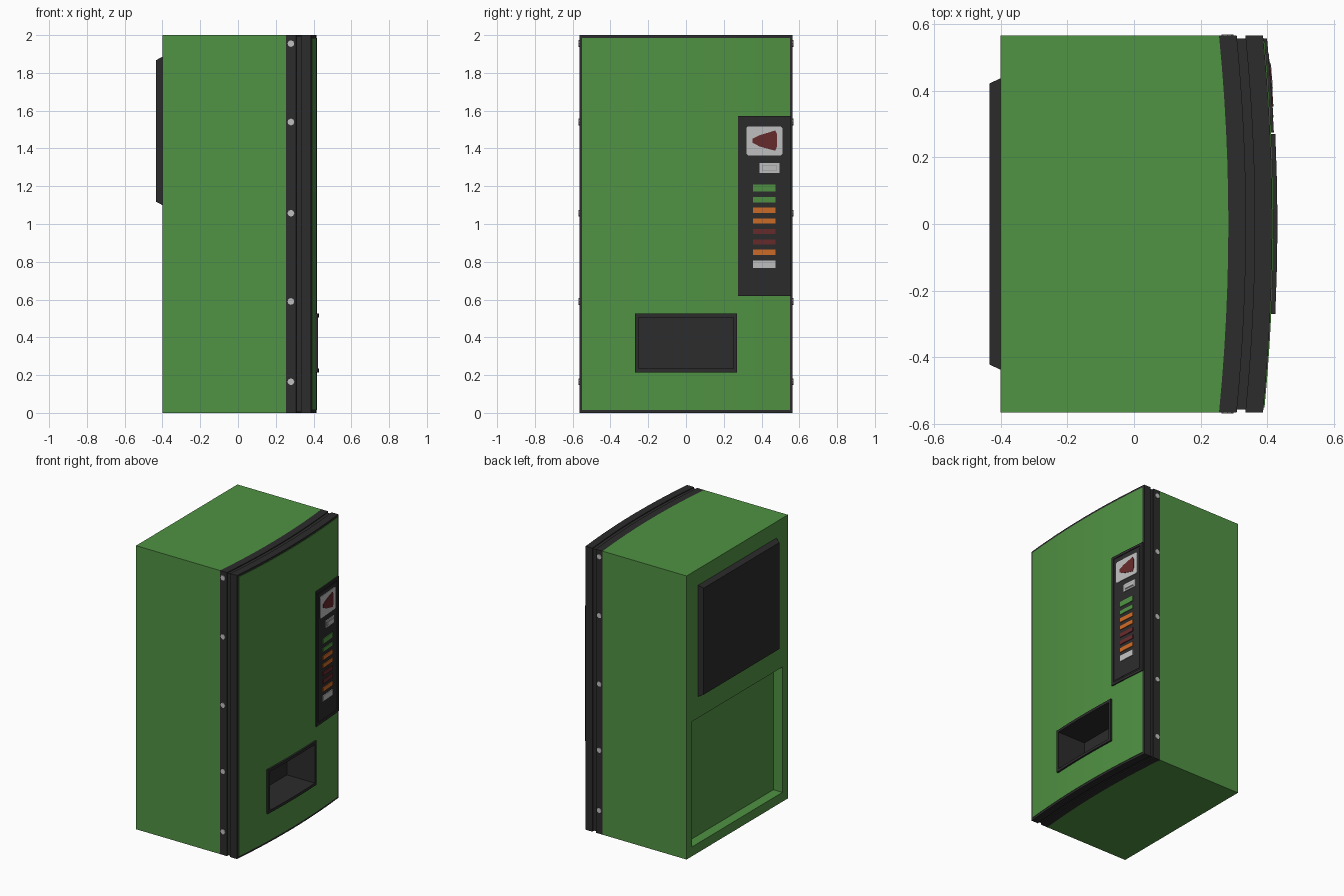
import bpy, bmesh, math
from mathutils import Matrix

if "Cube" in bpy.data.objects:
    bpy.data.objects.remove(bpy.data.objects["Cube"])

W, BOW, FACE = 0.565, 0.028, 0.39      # half width, door bulge, door face x at its edge


def material(name, rgb):
    m = bpy.data.materials.new(name)
    m.diffuse_color = (*rgb, 1)
    m.use_nodes = True
    m.node_tree.nodes["Principled BSDF"].inputs["Base Color"].default_value = m.diffuse_color
    return m


GREEN = material("green paint", (0.080, 0.287, 0.056))
DARK = material("dark plastic", (0.025, 0.025, 0.025))
LIGHT = material("light grey", (0.53, 0.53, 0.53))
GREY = material("mid grey", (0.30, 0.30, 0.30))
ORANGE = material("orange", (0.62, 0.147, 0.020))
RED = material("dark red", (0.135, 0.023, 0.025))


def bow(y):
    return BOW * (1 - (y / W) ** 2)


def finish(name, bm, mat):
    bmesh.ops.recalc_face_normals(bm, faces=bm.faces)
    me = bpy.data.meshes.new(name)
    bm.to_mesh(me)
    bm.free()
    me.materials.append(mat)
    ob = bpy.data.objects.new(name, me)
    bpy.context.collection.objects.link(ob)
    return ob


def slab(name, x0, x1, y0, y1, z0, z1, mat, flat_back=False):
    """Block whose front (and back) follow the bulge of the door."""
    n = max(2, round(12 * (y1 - y0) / (2 * W)))
    ys = [y0 + (y1 - y0) * i / n for i in range(n + 1)]
    outline = [(x1 + bow(y), y) for y in ys]
    if flat_back:
        outline += [(x0, y1), (x0, y0)]
    else:
        outline += [(x0 + bow(y), y) for y in reversed(ys)]
    bm = bmesh.new()
    lo = [bm.verts.new((x, y, z0)) for x, y in outline]
    hi = [bm.verts.new((x, y, z1)) for x, y in outline]
    bm.faces.new(lo)
    bm.faces.new(hi)
    k = len(lo)
    for i in range(k):
        j = (i + 1) % k
        bm.faces.new((lo[i], lo[j], hi[j], hi[i]))
    return finish(name, bm, mat)


def ring(name, x0, x1, y0, y1, z0, z1, t, mat):
    """Rectangular frame made of four bars."""
    slab(name + "_left", x0, x1, y0, y0 + t, z0, z1, mat)
    slab(name + "_right", x0, x1, y1 - t, y1, z0, z1, mat)
    slab(name + "_bottom", x0, x1, y0 + t, y1 - t, z0, z0 + t, mat)
    slab(name + "_top", x0, x1, y0 + t, y1 - t, z1 - t, z1, mat)


def plate(name, x0, x1, pts, mat):
    """Thin polygon plate given by (y, z) points, lying on the door face."""
    bm = bmesh.new()
    a = [bm.verts.new((x0 + bow(y), y, z)) for y, z in pts]
    b = [bm.verts.new((x1 + bow(y), y, z)) for y, z in pts]
    bm.faces.new(a)
    bm.faces.new(b)
    for i in range(len(a)):
        j = (i + 1) % len(a)
        bm.faces.new((a[i], a[j], b[j], b[i]))
    return finish(name, bm, mat)


def box(name, x0, x1, y0, y1, z0, z1, mat):
    bm = bmesh.new()
    bmesh.ops.create_cube(bm, size=1)
    for v in bm.verts:
        v.co = ((x0, x1)[v.co.x > 0], (y0, y1)[v.co.y > 0], (z0, z1)[v.co.z > 0])
    return finish(name, bm, mat)


def cut(ob, cutter):
    m = ob.modifiers.new("cut", 'BOOLEAN')
    m.operation, m.solver, m.object = 'DIFFERENCE', 'EXACT', cutter
    cutter.hide_render = True
    cutter.hide_set(True)


# cabinet and layered door
body = slab("cabinet", -0.40, 0.255, -W, W, 0, 2, GREEN, flat_back=True)
rear_rim = slab("door_rear_rim", 0.255, 0.308, -W, W, 0, 2, DARK)
seal = slab("door_seal", 0.308, 0.334, -W + .008, W - .008, 0.006, 1.994, DARK)
front_rim = slab("door_front_rim", 0.334, 0.387, -W, W, 0, 2, DARK)
panel = slab("door_panel", 0.380, FACE, -W + .015, W - .015, 0.015, 1.985, GREEN)

# delivery opening cut through the door, with a dark liner and frame
hole = box("delivery_cutter", 0.20, 0.50, -0.254, 0.254, 0.231, 0.509, DARK)
for ob in (body, rear_rim, seal, front_rim, panel):
    cut(ob, hole)
liner = box("delivery_liner", 0.205, 0.412, -0.252, 0.252, 0.233, 0.507, DARK)
bm = bmesh.new()
bm.from_mesh(liner.data)
bmesh.ops.delete(bm, geom=[f for f in bm.faces if f.normal.x > 0.9], context='FACES')
bmesh.ops.reverse_faces(bm, faces=bm.faces)
bm.to_mesh(liner.data)
bm.free()
ring("delivery_frame", 0.375, FACE + 0.012, -0.27, 0.27, 0.215, 0.525, 0.019, DARK)

# recess in the lower back
cut(body, box("back_recess_cutter", -0.5, -0.33, -0.503, 0.503, 0.066, 0.95, GREEN))

# tapered cover on the upper back
cover = box("back_cover", -0.433, -0.40, -0.437, 0.437, 1.10, 1.885, DARK)
for v in cover.data.vertices:
    if v.co.x < -0.42:
        v.co.y *= 0.965
        v.co.z += 0.017 if v.co.z < 1.5 else -0.017

# control panel
ring("control_frame", 0.385, FACE + 0.008, 0.275, 0.557, 0.62, 1.572, 0.018, DARK)
slab("control_base", 0.385, FACE + 0.002, 0.293, 0.539, 0.638, 1.554, DARK)
slab("control_board", 0.385, FACE + 0.005, 0.303, 0.530, 0.65, 1.542, DARK)

# sign with clipped corners and a pointing shape
c = 0.008
y0, y1, z0, z1 = 0.32, 0.51, 1.363, 1.517
plate("sign", 0.39, FACE + 0.009,
      [(y0 + c, z0), (y1 - c, z0), (y1, z0 + c), (y1, z1 - c),
       (y1 - c, z1), (y0 + c, z1), (y0, z1 - c), (y0, z0 + c)], LIGHT)
plate("sign_pointer", 0.395, FACE + 0.011,
      [(0.353, 1.43), (0.39, 1.41), (0.472, 1.388), (0.482, 1.41),
       (0.482, 1.475), (0.472, 1.495), (0.39, 1.47), (0.353, 1.452)], RED)

# coin slot
slab("coin_slot_rim", 0.39, FACE + 0.010, 0.390, 0.495, 1.27, 1.322, LIGHT)
slab("coin_slot_inset", 0.39, FACE + 0.0115, 0.402, 0.483, 1.282, 1.310, GREY)
slab("coin_slot_plate", 0.39, FACE + 0.013, 0.406, 0.479, 1.286, 1.306, LIGHT)

# selection buttons
buttons = [(1.19, .038, GREEN), (1.128, .028, GREEN), (1.072, .030, ORANGE),
           (1.016, .028, ORANGE), (0.960, .028, RED), (0.905, .028, RED),
           (0.850, .030, ORANGE), (0.787, .042, LIGHT)]
for i, (z, h, mat) in enumerate(buttons):
    slab(f"button_{i + 1}", 0.39, FACE + 0.010, 0.355, 0.473, z - h / 2, z + h / 2, mat)

# rivets on both sides of the rear rim
for side in (-1, 1):
    for i, z in enumerate((0.165, 0.59, 1.057, 1.54, 1.955)):
        bm = bmesh.new()
        bmesh.ops.create_cone(bm, cap_ends=True, segments=8, radius1=0.018, radius2=0.018,
                              depth=0.008,
                              matrix=Matrix.Translation((0.28, side * W, z))
                              @ Matrix.Rotation(math.pi / 2, 4, 'X'))
        finish(f"rivet_{'left' if side < 0 else 'right'}_{i + 1}", bm, LIGHT)
